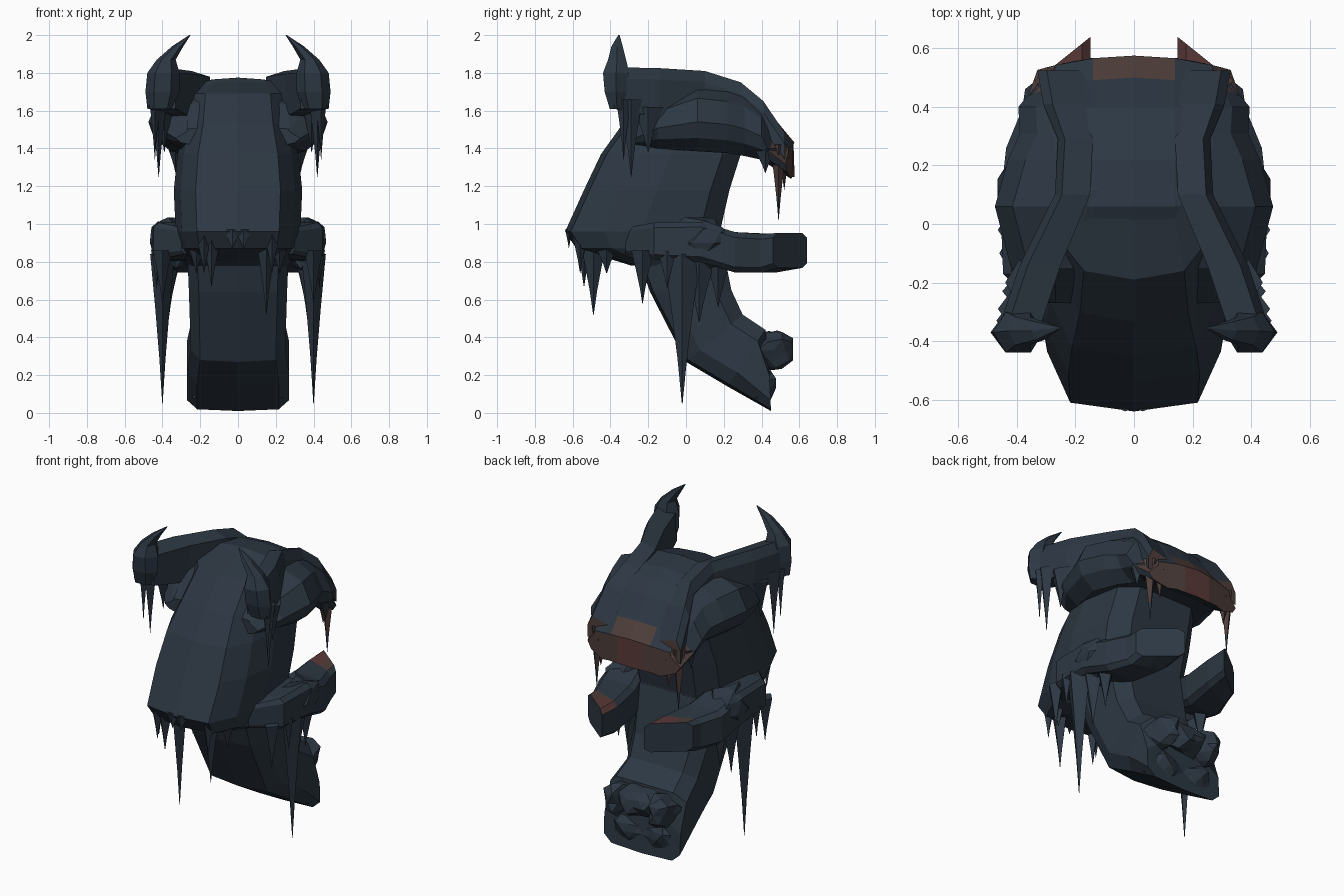
import bpy
import bmesh
import math
import random
from mathutils import Vector

random.seed(4)

default_cube = bpy.data.objects.get("Cube")
if default_cube:
    bpy.data.objects.remove(default_cube, do_unlink=True)


def make_material(name, red, green, blue):
    material = bpy.data.materials.new(name)
    material.use_nodes = True
    colour = (red, green, blue, 1)
    material.diffuse_color = colour
    shader = material.node_tree.nodes["Principled BSDF"]
    shader.inputs["Base Color"].default_value = colour
    shader.inputs["Roughness"].default_value = 0.9
    return material


hide = make_material("slate hide", 0.026, 0.039, 0.056)
flesh = make_material("raw red flesh", 0.1, 0.042, 0.04)
crust = make_material("brown crust", 0.075, 0.047, 0.042)


def finish(name, mesh_builder, mirrored=False, paint_rule=None):
    """Turn a bmesh into a flat shaded object, optionally mirrored and painted by rule."""
    bmesh.ops.recalc_face_normals(mesh_builder, faces=mesh_builder.faces)
    mesh_builder.normal_update()
    if paint_rule:
        for face in mesh_builder.faces:
            face.material_index = paint_rule(face.calc_center_median(), face.normal)
    mesh = bpy.data.meshes.new(name)
    mesh_builder.to_mesh(mesh)
    mesh_builder.free()
    for material in (hide, flesh, crust):
        mesh.materials.append(material)
    part = bpy.data.objects.new(name, mesh)
    bpy.context.collection.objects.link(part)
    if mirrored:
        mirror = part.modifiers.new("Mirror", "MIRROR")
        mirror.use_mirror_merge = False
    return part


def add_loft(builder, rings):
    """Skin a series of equal rings and close both ends."""
    loops = [[builder.verts.new(point) for point in ring] for ring in rings]
    count = len(loops[0])
    for lower, upper in zip(loops, loops[1:]):
        for index in range(count):
            following = (index + 1) % count
            builder.faces.new((lower[index], lower[following], upper[following], upper[index]))
    builder.faces.new(loops[0][::-1])
    builder.faces.new(loops[-1])


def loft(name, rings, mirrored=False, paint_rule=None, cuts=()):
    """Loft the rings, then slice the faces along upright planes at the given x."""
    builder = bmesh.new()
    add_loft(builder, rings)
    for x in cuts:
        geometry = builder.verts[:] + builder.edges[:] + builder.faces[:]
        bmesh.ops.bisect_plane(builder, geom=geometry, plane_co=(x, 0, 0), plane_no=(1, 0, 0))
    return finish(name, builder, mirrored, paint_rule)


def symmetric(half):
    """Complete a half ring that starts and ends on the centre plane."""
    return half + [(-x, y, z) for x, y, z in reversed(half[1:-1])]


def spikes(name, rows, mirrored=True, paint_rule=None):
    """Hanging tapered shreds: x, y, top, tip height, half width and depth."""
    builder = bmesh.new()
    for x, y, top, tip, width, depth in rows:
        rings = []
        for along, size in ((0, 1), (0.35, 0.6), (0.7, 0.25), (1, 0.02)):
            height = top + (tip - top) * along
            rings.append([(x + width * size, y, height), (x, y + depth * size, height),
                          (x - width * size, y, height), (x, y - depth * size, height)])
        add_loft(builder, rings)
    return finish(name, builder, mirrored, paint_rule)


def torn_lump(name, centre, size, roughness, mirrored=True):
    builder = bmesh.new()
    bmesh.ops.create_icosphere(builder, subdivisions=2, radius=1)
    for vert in builder.verts:
        jitter = random.uniform(1 - roughness, 1 + roughness * 0.5)
        vert.co = Vector(centre) + Vector(a * b * jitter for a, b in zip(vert.co, size))
    return finish(name, builder, mirrored)


# Trunk: tall faceted shell running unbroken from the crown to the lower rim
trunk_rings = []
for height, front, back, side in (
        (0.78, -0.29, 0.16, 0.27), (0.87, -0.58, 0.17, 0.31), (0.96, -0.64, 0.18, 0.33),
        (1.18, -0.54, 0.23, 0.34), (1.37, -0.45, 0.29, 0.32), (1.53, -0.335, 0.29, 0.28),
        (1.69, -0.19, 0.25, 0.26), (1.76, 0.04, 0.12, 0.2)):
    span = back - front
    trunk_rings.append(symmetric([
        (0, front, height), (side * 0.66, front + 0.03, height),
        (side * 0.9, front + span * 0.25, height), (side, front + span * 0.5, height),
        (side * 0.9, back - span * 0.13, height), (side * 0.6, back, height),
        (0, back, height)]))
loft("trunk", trunk_rings)


# Cap: domed crown with bulging side lobes and a torn rear edge
def cap_paint(centre, normal):
    if centre.y < 0.49 or normal.z < -0.8:
        return 0
    if normal.z > 0.45:
        return 2 if abs(centre.x) < 0.13 else 0
    return 1 if abs(centre.x) < 0.1 else 2


cap_rings = []
for y, top, outer, bottom in (
        (-0.27, 1.52, 0.33, 1.41), (-0.15, 1.67, 0.42, 1.4), (0.06, 1.775, 0.475, 1.385),
        (0.22, 1.755, 0.43, 1.375), (0.31, 1.72, 0.39, 1.36), (0.4, 1.65, 0.395, 1.34),
        (0.5, 1.52, 0.36, 1.29), (0.575, 1.43, 0.33, 1.24)):
    rise = top - bottom
    half = [(0, top), (0.14, top - 0.01), (0.27, top - rise * 0.15),
            (outer - 0.06, bottom + rise * 0.72), (outer, bottom + rise * 0.4),
            (outer - 0.03, bottom + rise * 0.18), (outer - 0.12, bottom),
            (0.15, bottom + 0.01), (0, bottom + 0.01)]
    bend = 0.45 if y > 0.45 else 0
    cap_rings.append(symmetric([(x, y - bend * x * x, z) for x, z in half]))
loft("crown_cap", cap_rings, paint_rule=cap_paint, cuts=(-0.09, 0.09))

# Raised ridges running back from the horns over the crown
ridge_rings = []
for x, y, top, drop, width in (
        (0.4, -0.38, 1.83, 0.22, 0.07), (0.32, -0.14, 1.825, 0.26, 0.07),
        (0.21, 0.1, 1.81, 0.17, 0.06), (0.2, 0.29, 1.75, 0.15, 0.06),
        (0.23, 0.41, 1.65, 0.15, 0.08), (0.25, 0.525, 1.48, 0.14, 0.08)):
    ridge_rings.append([(x - width, y, top - 0.03), (x + width * 0.6, y, top),
                        (x + width, y, top - 0.06), (x + width, y, top - drop),
                        (x - width, y, top - drop)])
loft("crown_ridges", ridge_rings, True, lambda centre, normal: 2 if centre.y > 0.5 else 0)

# Horns: chunky base that curls up and inward to a point
horn_rings = []
for x, y, z, width, depth in (
        (0.41, -0.365, 1.61, 0.07, 0.045), (0.4, -0.37, 1.7, 0.09, 0.07),
        (0.395, -0.37, 1.8, 0.085, 0.08), (0.38, -0.365, 1.87, 0.05, 0.055),
        (0.32, -0.365, 1.94, 0.03, 0.035), (0.255, -0.355, 2, 0.004, 0.004)):
    ring = []
    for step in range(6):
        angle = math.tau * step / 6
        ring.append((x + width * math.cos(angle), y + depth * math.sin(angle), z))
    horn_rings.append(ring)
loft("horns", horn_rings, True)


# Arms: boxy limbs reaching back and inward, cut off at a slant
def arm_paint(centre, normal):
    if centre.y > 0.44 and normal.z > 0.3:
        return 1 if centre.x < 0.27 else 2
    return 0


def boxed(value):
    return math.copysign(abs(value) ** 0.35, value)


arm_rings = []
for y, x, z, width, tall, skew in (
        (-0.32, 0.24, 0.91, 0.06, 0.07, 0), (-0.17, 0.34, 0.91, 0.11, 0.1, 0),
        (0.08, 0.34, 0.905, 0.12, 0.11, 0), (0.26, 0.31, 0.85, 0.13, 0.11, 0),
        (0.44, 0.265, 0.845, 0.12, 0.105, 0.4), (0.55, 0.26, 0.86, 0.115, 0.095, 0.8)):
    ring = []
    for step in range(8):
        angle = math.tau * (step + 0.5) / 8
        across = width * boxed(math.cos(angle))
        ring.append((x + across, y - skew * across, z + tall * boxed(math.sin(angle))))
    arm_rings.append(ring)
loft("arms", arm_rings, True, arm_paint, cuts=(0.27,))

# Lower jaw: wedge with bevelled front, sweeping down and back
jaw_rings = []
for front_y, front_z, back_y, back_z, side in (
        (-0.27, 0.86, 0.18, 0.95, 0.27), (-0.19, 0.64, 0.24, 0.65, 0.26),
        (0, 0.27, 0.3, 0.52, 0.25), (0.22, 0.14, 0.42, 0.44, 0.27),
        (0.45, 0.01, 0.44, 0.24, 0.27)):
    start = Vector((0, front_y, front_z))
    end = Vector((0, back_y, back_z))
    half = []
    for across, along in ((0, 0), (0.8, 0.04), (1, 0.25), (1, 0.8), (0.75, 1), (0, 1)):
        point = start.lerp(end, along)
        half.append((across * side, point.y, point.z))
    jaw_rings.append(symmetric(half))
loft("lower_jaw", jaw_rings)

# Ragged lumps at the jaw end and arm roots
torn_lump("jaw_end_centre", (0, 0.44, 0.34), (0.15, 0.14, 0.1), 0.3, False)
torn_lump("jaw_end_sides", (0.16, 0.43, 0.33), (0.1, 0.15, 0.11), 0.3)
torn_lump("jaw_end_lower", (0.12, 0.41, 0.13), (0.15, 0.07, 0.1), 0.3)
torn_lump("arm_root_shreds", (0.35, 0.09, 0.9), (0.11, 0.18, 0.14), 0.3)

# Hanging shreds
spikes("arm_shreds", [
    (0.4, -0.02, 0.84, 0.05, 0.065, 0.1), (0.4, -0.23, 0.86, 0.58, 0.05, 0.06),
    (0.37, 0.07, 0.82, 0.48, 0.06, 0.09), (0.43, -0.1, 0.86, 0.66, 0.03, 0.05),
    (0.36, 0.17, 0.82, 0.56, 0.06, 0.07)])
spikes("trunk_rim_long_shreds", [
    (0.15, -0.49, 0.95, 0.52, 0.06, 0.08), (-0.14, -0.54, 0.96, 0.67, 0.06, 0.06)], False)
spikes("trunk_rim_shreds", [
    (0.18, -0.56, 0.97, 0.74, 0.05, 0.05), (0.03, -0.62, 0.97, 0.87, 0.05, 0.02),
    (0.22, -0.42, 0.92, 0.74, 0.06, 0.08)])
spikes("cap_shreds", [
    (0.42, -0.29, 1.66, 1.25, 0.045, 0.06), (0.44, -0.33, 1.66, 1.34, 0.03, 0.04),
    (0.39, -0.2, 1.62, 1.38, 0.05, 0.08), (0.29, 0.49, 1.42, 1.02, 0.05, 0.045),
    (0.24, 0.52, 1.36, 1.18, 0.06, 0.03), (0.33, 0.42, 1.4, 1.27, 0.04, 0.06)],
    paint_rule=lambda centre, normal: 2 if centre.y > 0.46 and centre.z > 1.15 else 0)
